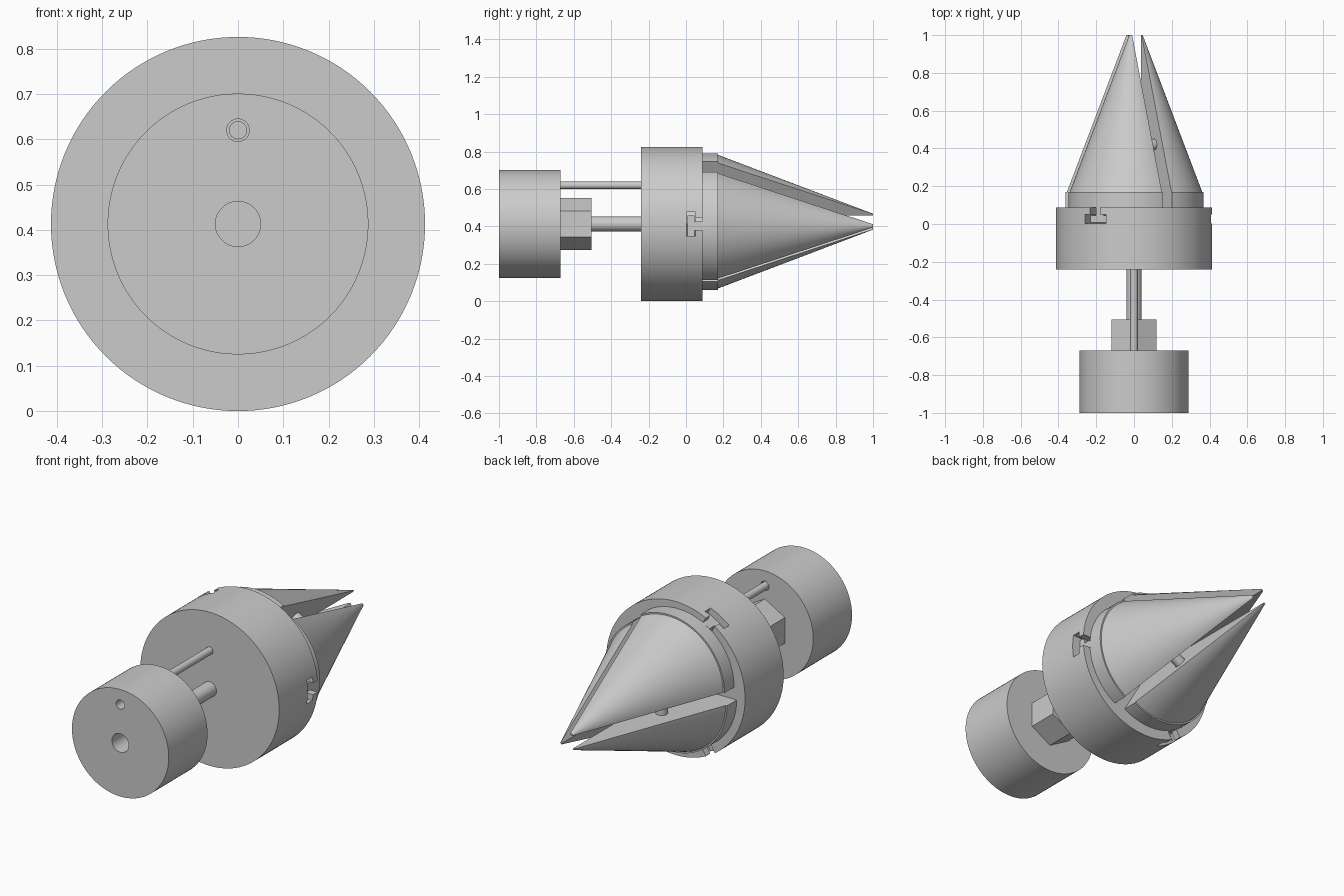
import bpy, bmesh
from math import cos, sin, radians, pi
from mathutils import Vector

if "Cube" in bpy.data.objects:
    bpy.data.objects.remove(bpy.data.objects["Cube"])

CZ = 0.413  # height of the main axis


def loft(name, rings, smooth=True):
    """Closed solid through a list of equally long vertex rings."""
    bm = bmesh.new()
    vs = [[bm.verts.new(p) for p in ring] for ring in rings]
    n = len(vs[0])
    for a, b in zip(vs, vs[1:]):
        for i in range(n):
            j = (i + 1) % n
            bm.faces.new((a[i], a[j], b[j], b[i]))
    bm.faces.new(vs[0][::-1])
    bm.faces.new(vs[-1])
    bmesh.ops.remove_doubles(bm, verts=bm.verts, dist=1e-5)
    bmesh.ops.recalc_face_normals(bm, faces=bm.faces)
    me = bpy.data.meshes.new(name)
    bm.to_mesh(me)
    bm.free()
    ob = bpy.data.objects.new(name, me)
    bpy.context.collection.objects.link(ob)
    return ob


def activate(ob):
    bpy.ops.object.select_all(action='DESELECT')
    ob.select_set(True)
    bpy.context.view_layer.objects.active = ob


def smooth(ob):
    activate(ob)
    bpy.ops.object.shade_smooth_by_angle(angle=radians(30))
    return ob


def cyl(name, r, y0, y1, z=CZ, n=64, start=0.0):
    def ring(y):
        return [(r * cos(start + 2 * pi * i / n), y, z + r * sin(start + 2 * pi * i / n))
                for i in range(n)]
    return loft(name, [ring(y0), ring(y1)])


def cut(ob, cutters):
    activate(ob)
    for c in cutters:
        m = ob.modifiers.new("cut", 'BOOLEAN')
        m.operation, m.solver, m.object = 'DIFFERENCE', 'EXACT', c
        bpy.ops.object.modifier_apply(modifier=m.name)
        bpy.data.objects.remove(c)


def tee(name, ang, r0, r1, head, stem, ya, yb, yc, ox=0, oz=0):
    """T-shaped bar running outwards along a radius."""
    prof = [(-head, ya), (head, ya), (head, yb), (stem, yb),
            (stem, yc), (-stem, yc), (-stem, yb), (-head, yb)]

    def ring(r):
        return [(ox + r * cos(ang) - t * sin(ang), y, CZ + oz + r * sin(ang) + t * cos(ang))
                for t, y in prof]
    return loft(name, [ring(r0), ring(r1)])


# rear disc with a centre bore and a guide bore
rear = cyl("rear_disc", 0.288, -1.0, -0.67, n=96)
cut(rear, [cyl("bore", 0.05, -1.1, -0.6), cyl("guide_bore", 0.025, -1.1, -0.6, 0.62, 32)])
smooth(rear)

# hex nut, screw rod and guide pin
cyl("hex_nut", 0.138, -0.67, -0.505, n=6, start=pi / 2)
smooth(cyl("screw_rod", 0.04, -0.67, -0.1))
smooth(cyl("guide_pin", 0.02, -0.85, -0.2, 0.62, 32))

# main body with three radial T slots
body = cyl("chuck_body", 0.413, -0.24, 0.088, n=128)
angles = [radians(a) for a in (0, 120, 240)]
cut(body, [tee("slot", a, -0.02, 0.5, 0.064, 0.031, 0.003, 0.05, 0.12) for a in angles])
smooth(body)

# three cone-shaped jaws, each pushed outwards, with a T tongue in its slot
offsets = [(0.036, -0.01), (-0.015, 0.045), (-0.03, -0.02)]
levels = [(0.088, 0.333), (0.17, 0.333), (0.17, 0.325), (1.0, 0.01)]
for k, (a, (ox, oz)) in enumerate(zip(angles, offsets)):
    rings = []
    for y, r in levels:
        arc = [a + radians(-60 + 120 * i / 32) for i in range(33)]
        rings.append([(ox, y, CZ + oz)] +
                     [(ox + r * cos(t), y, CZ + oz + r * sin(t)) for t in arc])
    smooth(loft(f"jaw_{k + 1}", rings))
    tee(f"jaw_tongue_{k + 1}", a, 0.06, 0.333, 0.056, 0.024, 0.008, 0.045, 0.09, ox, oz)

# locating pins bridging the gaps between jaws
for k, a in enumerate(angles):
    g = a + radians(60)
    centre = Vector((0.15 * cos(g), 0.42, CZ + 0.15 * sin(g)))
    tang = Vector((-sin(g), 0, cos(g)))
    out = Vector((cos(g), 0, sin(g)))
    rings = [[centre + tang * s + 0.03 * (out * cos(t) + Vector((0, 1, 0)) * sin(t))
              for t in (2 * pi * i / 24 for i in range(24))] for s in (-0.06, 0.06)]
    smooth(loft(f"jaw_pin_{k + 1}", rings))
